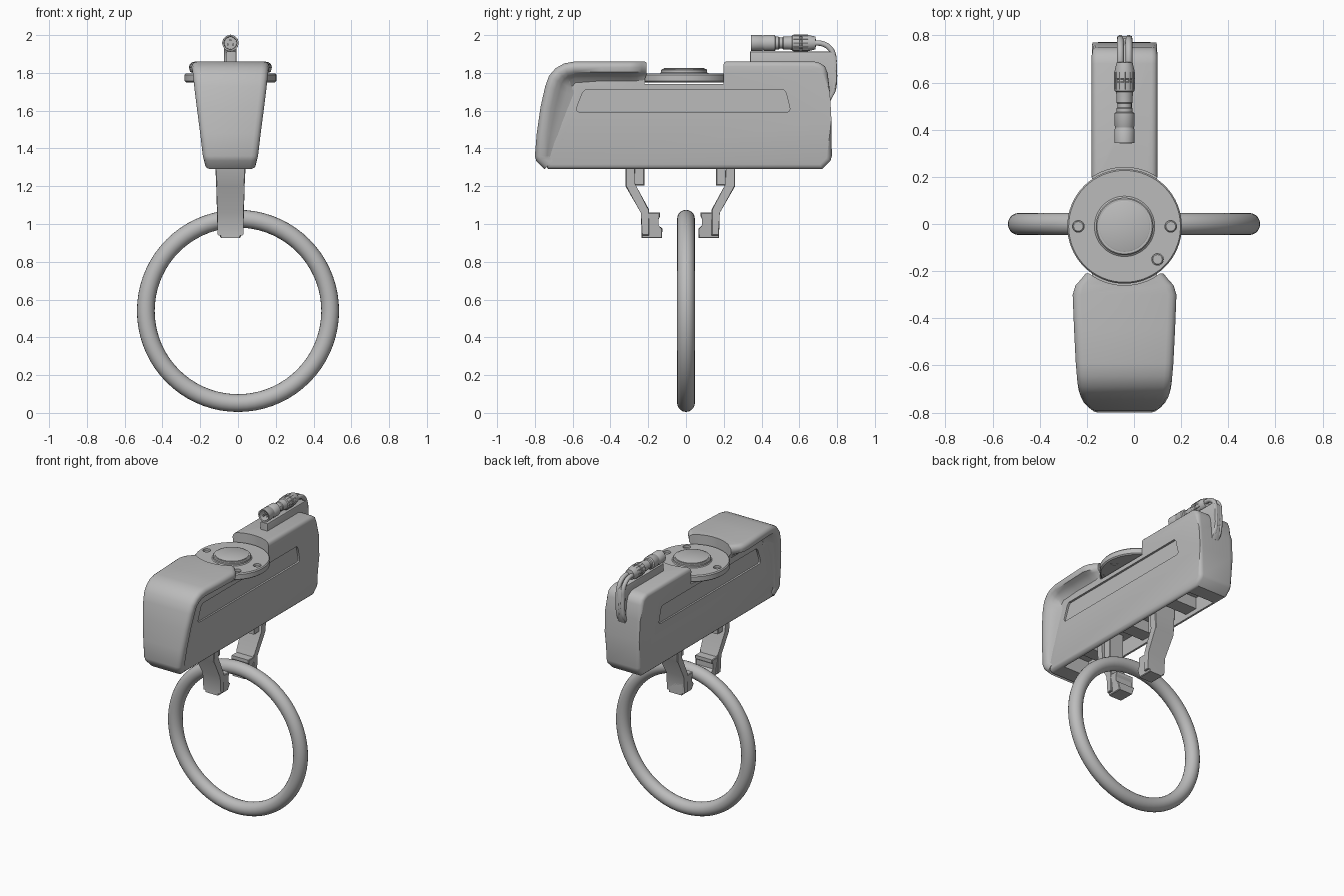
import bpy, bmesh, math
from mathutils import Vector

cube = bpy.data.objects.get("Cube")
if cube:
    bpy.data.objects.remove(cube, do_unlink=True)

grey = bpy.data.materials.new("plain grey")
grey.use_nodes = True
grey.diffuse_color = (0.5, 0.5, 0.5, 1)
grey.node_tree.nodes["Principled BSDF"].inputs["Base Color"].default_value = (0.5, 0.5, 0.5, 1)

CX = -0.04          # centre line of the body
DISC_Y = -0.01


def activate(ob):
    bpy.ops.object.select_all(action='DESELECT')
    ob.select_set(True)
    bpy.context.view_layer.objects.active = ob


def finish(name, bm, angle=35):
    bmesh.ops.recalc_face_normals(bm, faces=bm.faces)
    me = bpy.data.meshes.new(name)
    bm.to_mesh(me)
    bm.free()
    ob = bpy.data.objects.new(name, me)
    bpy.context.collection.objects.link(ob)
    me.materials.append(grey)
    smooth(ob, angle)
    return ob


def smooth(ob, angle=35):
    activate(ob)
    bpy.ops.object.shade_smooth_by_angle(angle=math.radians(angle))


def skin(bm, rings, closed=False):
    """Bridge rings of points into a closed solid."""
    vs = [[bm.verts.new(p) for p in r] for r in rings]
    n = len(vs[0])
    for a, b in zip(vs, vs[1:] + (vs[:1] if closed else [])):
        for i in range(n):
            bm.faces.new((a[i], a[(i + 1) % n], b[(i + 1) % n], b[i]))
    if not closed:
        bm.faces.new(vs[0])
        bm.faces.new(vs[-1])
    return vs


def prism(name, pts, half, bevel=0.0, segs=3, cx=CX):
    """Side outline (y, z) extruded across x; half gives the half width at z."""
    h = half if callable(half) else (lambda z: half)
    bm = bmesh.new()
    vs = skin(bm, [[(cx + s * h(z), y, z) for y, z in pts] for s in (-1, 1)])
    if bevel:
        rim = [e for e in bm.edges if any(e.verts[0] in r and e.verts[1] in r for r in vs)]
        bmesh.ops.bevel(bm, geom=rim, offset=bevel, segments=segs, profile=0.5, affect='EDGES')
    return finish(name, bm)


def lathe(name, prof, origin, axis='Z', n=48):
    """Revolve (radius, distance) points about an axis through origin."""
    bm = bmesh.new()
    rings = []
    for r, t in prof:
        ring = []
        for i in range(n):
            a = 2 * math.pi * i / n
            u, v = r * math.cos(a), r * math.sin(a)
            ring.append(Vector(origin) + Vector((u, v, t) if axis == 'Z' else (u, t, v)))
        rings.append(ring)
    skin(bm, rings)
    return finish(name, bm)


def cut(ob, cutter):
    m = ob.modifiers.new("cut", 'BOOLEAN')
    m.operation, m.solver, m.object = 'DIFFERENCE', 'EXACT', cutter
    activate(ob)
    bpy.ops.object.modifier_apply(modifier=m.name)


def drop(ob):
    bpy.data.objects.remove(ob, do_unlink=True)


def rect(y0, y1, z0, z1):
    return [(y0, z0), (y1, z0), (y1, z1), (y0, z1)]


# Main housing
def core_half(z):
    return 0.13 + (z - 1.29) * 0.0175


body = prism("housing", [
    (-0.73, 1.29), (-0.77, 1.35), (-0.765, 1.48), (-0.73, 1.70), (-0.68, 1.80), (-0.60, 1.84),
    (-0.10, 1.84), (-0.05, 1.86), (0.68, 1.86), (0.71, 1.852), (0.735, 1.835), (0.75, 1.80),
    (0.762, 1.70), (0.77, 1.55), (0.772, 1.36), (0.765, 1.335), (0.72, 1.29)], core_half, 0.025)

# Flared hood over the front: y, z, inward direction, half width, fillet depth
stations = [
    (-0.21, 1.86, 0, -1, 0.165, 0.11), (-0.235, 1.86, 0, -1, 0.185, 0.11),
    (-0.26, 1.86, 0, -1, 0.208, 0.11), (-0.30, 1.86, 0, -1, 0.22, 0.11),
    (-0.45, 1.86, 0, -1, 0.214, 0.11), (-0.59, 1.86, 0.05, -1, 0.207, 0.12),
    (-0.645, 1.85, 0.3, -0.95, 0.203, 0.14), (-0.69, 1.825, 0.65, -0.75, 0.2, 0.155),
    (-0.725, 1.785, 0.85, -0.5, 0.196, 0.17), (-0.745, 1.73, 0.95, -0.3, 0.191, 0.18),
    (-0.77, 1.62, 1, -0.12, 0.178, 0.17), (-0.79, 1.48, 1, -0.05, 0.16, 0.14),
    (-0.80, 1.36, 1, 0, 0.146, 0.10), (-0.793, 1.335, 0.95, 0.3, 0.142, 0.09),
    (-0.75, 1.29, 0.7, 0.7, 0.134, 0.08)]
rings = []
for y, z, ny, nz, w, d in stations:
    n = Vector((ny, nz)).normalized()
    c = core_half(z - 0.1)
    e = max(w - c, 0.004)
    half = [(w - 0.035, 0), (w - 0.018, 0.004), (w - 0.005, 0.014), (w, 0.03),
            (c + 0.92 * e, 0.055), (c + 0.55 * e, 0.055 + 0.2 * (d - 0.055)),
            (c + 0.2 * e, 0.055 + 0.5 * (d - 0.055)), (c - 0.006, d)]
    sec = half + [(-x, t) for x, t in reversed(half)]
    rings.append([(CX + x, y + n.x * t, z + n.y * t) for x, t in sec])
bm = bmesh.new()
skin(bm, rings)
hood = finish("front_hood", bm, 50)

# Round seat for the disc, cut through housing and hood
seat = lathe("seat_cutter", [(0.25, 1.742), (0.25, 2.0)], (CX, DISC_Y, 0), n=64)
cut(body, seat)
cut(hood, seat)
drop(seat)

# Long recessed panels in both sides
for s in (-1, 1):
    panel = prism("panel_cutter", [
        (-0.565, 1.592), (0.535, 1.592), (0.548, 1.598), (0.55, 1.612), (0.53, 1.695), (0.515, 1.713),
        (-0.53, 1.713), (-0.548, 1.695), (-0.58, 1.612), (-0.578, 1.598)], 0.05, cx=CX + s * 0.173)
    cut(body, panel)
    drop(panel)

# Open underside with cross ribs
pocket = prism("pocket_cutter", rect(-0.62, 0.62, 1.2, 1.40), 0.1)
cut(body, pocket)
drop(pocket)
smooth(body)
smooth(hood, 50)
for i, y in enumerate((-0.42, -0.03, 0.40)):
    prism("underside_rib_%d" % (i + 1), rect(y - 0.05, y + 0.05, 1.32, 1.41), 0.102)

# Mounting disc with raised centre and screw holes
disc = lathe("mounting_disc", [
    (0.235, 1.75), (0.243, 1.757), (0.243, 1.79), (0.237, 1.798), (0.128, 1.798),
    (0.122, 1.803), (0.122, 1.815), (0.117, 1.82)], (CX, DISC_Y, 0), n=64)
for x, y in ((-0.236, -0.01), (0.156, -0.01), (0.10, -0.15), (-0.18, 0.13)):
    if y > 0:
        continue
    hole = lathe("hole_cutter", [(0.025, 1.7), (0.025, 1.9)], (x, y, 0), n=20)
    cut(disc, hole)
    drop(hole)
    lathe("disc_screw", [(0.0245, 1.753), (0.0245, 1.78), (0.02, 1.784)], (x, y, 0), n=20)
smooth(disc)
lathe("disc_centre_cap", [(0.108, 1.81), (0.108, 1.824), (0.104, 1.826)], (CX, DISC_Y, 0), n=48)

# Clamp brackets, front and back
for tag, s in (("front", -1), ("back", 1)):
    def side(pts):
        return [(-0.03 + s * o, z) for o, z in pts]
    prism(tag + "_bracket_arm", side([
        (0.29, 1.41), (0.29, 1.20), (0.205, 1.06), (0.205, 0.94), (0.165, 0.94), (0.165, 1.075),
        (0.243, 1.21), (0.243, 1.41)]), lambda z: 0.068 + max(z - 1.06, 0) * 0.05, 0.004, 1)
    prism(tag + "_bracket_root", side(rect(0.19, 0.26, 1.205, 1.41)), 0.055, 0.004, 1)
    prism(tag + "_jaw", side([
        (0.205, 0.925), (0.097, 0.925), (0.095, 0.975), (0.12, 0.992), (0.12, 1.025),
        (0.108, 1.04), (0.108, 1.06), (0.205, 1.06)]),
        lambda z: 0.052 if z < 0.93 else 0.068, 0.004, 1)

# Hanging ring
bm = bmesh.new()
loops = []
for i in range(72):
    a = 2 * math.pi * i / 72
    loops.append([((0.488 + 0.047 * math.cos(b)) * math.cos(a), 0.047 * math.sin(b),
                   0.54 + (0.488 + 0.047 * math.cos(b)) * math.sin(a))
                  for b in (2 * math.pi * j / 20 for j in range(20))])
skin(bm, loops, True)
finish("ring", bm)

# Cable support fin on the back
prism("cable_fin", [
    (0.34, 1.85), (0.34, 1.912), (0.77, 1.912), (0.787, 1.905), (0.797, 1.885), (0.798, 1.76),
    (0.79, 1.70), (0.765, 1.65), (0.70, 1.65), (0.70, 1.85)], 0.028, 0.006, 2, cx=-0.036)

# Plug with grip bands and a hollow front socket
lathe("cable_plug", [
    (0.032, 0.40), (0.034, 0.345), (0.043, 0.343), (0.043, 0.40), (0.040, 0.405), (0.040, 0.412),
    (0.043, 0.417), (0.043, 0.47), (0.034, 0.475), (0.034, 0.49), (0.030, 0.495), (0.030, 0.51),
    (0.034, 0.515), (0.034, 0.535), (0.036, 0.56), (0.042, 0.565), (0.042, 0.60), (0.038, 0.604),
    (0.038, 0.612), (0.042, 0.616), (0.042, 0.65), (0.034, 0.685), (0.015, 0.688)],
    (CX, 0, 1.958), 'Y', 28)
for i in range(3):
    a = math.pi / 2 + i * math.tau / 3
    lathe("plug_pin_%d" % (i + 1), [(0.006, 0.36), (0.006, 0.41)],
          (CX + 0.016 * math.cos(a), 0, 1.958 + 0.016 * math.sin(a)), 'Y', 10)
for i in range(12):
    a = math.tau * i / 12
    lathe("plug_grip_%d" % (i + 1), [(0.004, 0.57), (0.004, 0.645)],
          (CX + 0.0405 * math.cos(a), 0, 1.958 + 0.0405 * math.sin(a)), 'Y', 6)

# Twin cables bending over the fin and down the back
for tag, dx in (("right", -0.018), ("left", 0.018)):
    cu = bpy.data.curves.new(tag + "_cable", 'CURVE')
    cu.dimensions = '3D'
    cu.bevel_depth, cu.bevel_resolution, cu.use_fill_caps = 0.015, 3, True
    path = [(0.67, 1.958), (0.72, 1.955), (0.757, 1.935), (0.779, 1.90), (0.784, 1.84),
            (0.785, 1.75), (0.775, 1.70), (0.745, 1.66)]
    sp = cu.splines.new('BEZIER')
    sp.bezier_points.add(len(path) - 1)
    for p, (y, z) in zip(sp.bezier_points, path):
        p.co = (CX + dx, y, z)
        p.handle_left_type = p.handle_right_type = 'AUTO'
    sp.resolution_u = 5
    ob = bpy.data.objects.new(tag + "_cable", cu)
    bpy.context.collection.objects.link(ob)
    cu.materials.append(grey)
    activate(ob)
    bpy.ops.object.convert(target='MESH')
    smooth(bpy.context.view_layer.objects.active, 50)
